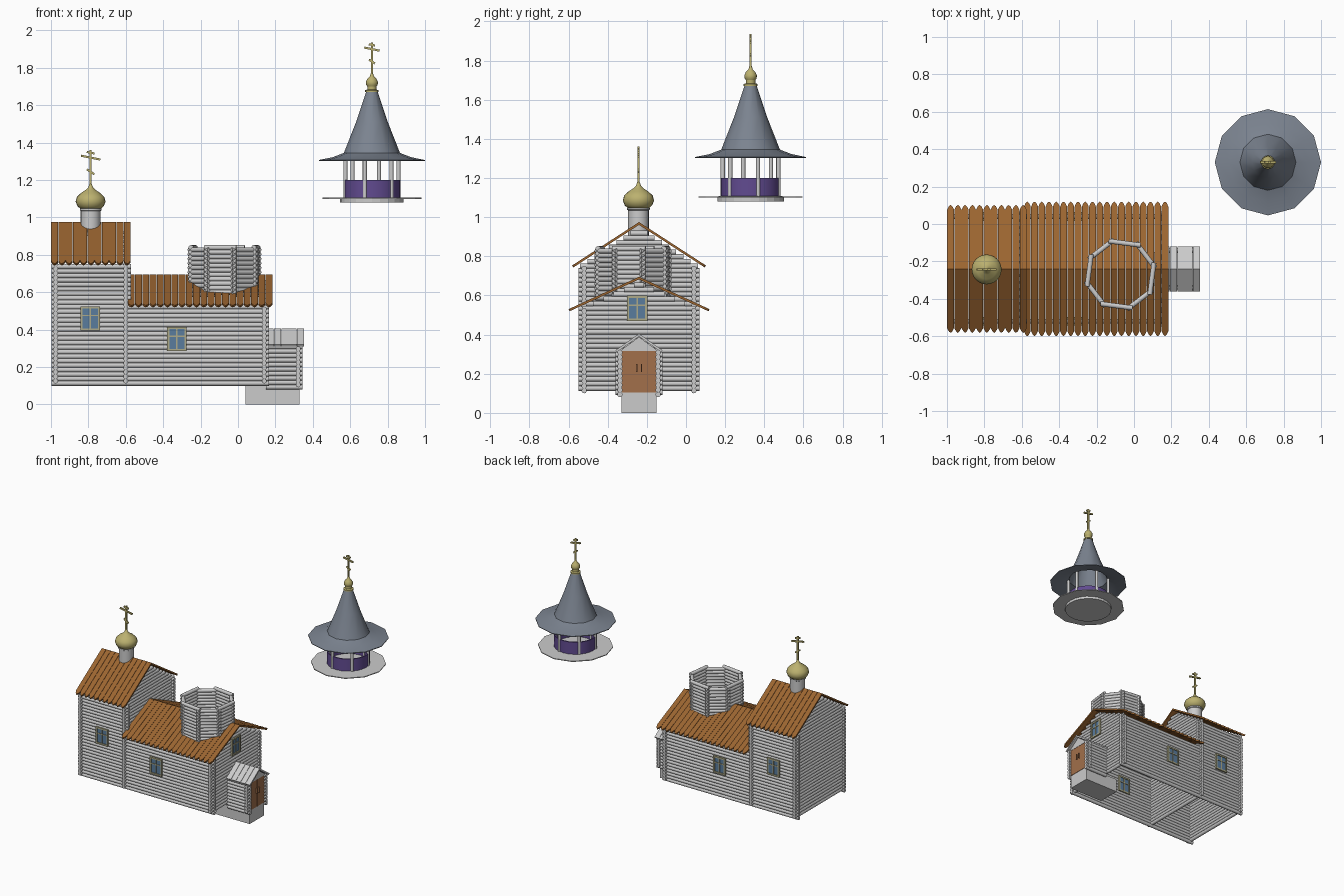
import bpy, bmesh, math
from mathutils import Matrix, Vector

if "Cube" in bpy.data.objects:
    bpy.data.objects.remove(bpy.data.objects["Cube"])

YC = -0.24            # centre line of the church
PITCH, LOG_R = 0.024, 0.0135


def material(name, rgb):
    m = bpy.data.materials.new(name)
    m.diffuse_color = (*rgb, 1)
    m.use_nodes = True
    m.node_tree.nodes["Principled BSDF"].inputs["Base Color"].default_value = m.diffuse_color
    return m


BROWN = material("roof_brown", (0.33, 0.13, 0.03))
DOOR = material("door_brown", (0.36, 0.16, 0.07))
SLATE = material("slate", (0.2, 0.23, 0.28))
PURPLE = material("purple", (0.12, 0.07, 0.28))
GOLD = material("gold", (0.5, 0.44, 0.16))
FRAME = material("window_frame", (0.42, 0.40, 0.25))
GLASS = material("glass", (0.1, 0.2, 0.34))


def finish(name, bm, mat=None, smooth=False):
    bmesh.ops.recalc_face_normals(bm, faces=bm.faces)
    me = bpy.data.meshes.new(name)
    bm.to_mesh(me)
    bm.free()
    ob = bpy.data.objects.new(name, me)
    bpy.context.collection.objects.link(ob)
    if mat:
        me.materials.append(mat)
    if smooth:
        bpy.ops.object.select_all(action='DESELECT')
        ob.select_set(True)
        bpy.context.view_layer.objects.active = ob
        bpy.ops.object.shade_smooth_by_angle(angle=math.radians(40))
    return ob


def add_box(bm, c, s, tilt=0):
    m = Matrix.Translation(c) @ Matrix.Rotation(tilt, 4, 'Y') @ Matrix.Diagonal((*s, 1))
    bmesh.ops.create_cube(bm, size=1, matrix=m)


def add_rod(bm, a, b, r, seg=10):
    a, b = Vector(a), Vector(b)
    d = b - a
    m = Matrix.Translation((a + b) / 2) @ d.to_track_quat('Z', 'Y').to_matrix().to_4x4()
    bmesh.ops.create_cone(bm, segments=seg, radius1=r, radius2=r, depth=d.length,
                          cap_ends=True, matrix=m)


def box(name, c, s, mat=None):
    bm = bmesh.new()
    add_box(bm, c, s)
    return finish(name, bm, mat)


def lathe(name, profile, cx, cy, n, mat=None, smooth=False):
    bm = bmesh.new()
    vs = [bm.verts.new((cx + r, cy, z)) for r, z in profile]
    es = [bm.edges.new(p) for p in zip(vs, vs[1:])]
    bmesh.ops.spin(bm, geom=vs + es, cent=(cx, cy, 0), axis=(0, 0, 1),
                   angle=2 * math.pi, steps=n, use_duplicate=False)
    bmesh.ops.remove_doubles(bm, verts=bm.verts, dist=1e-4)
    return finish(name, bm, mat, smooth)


def log_wall(name, a, b, z0, z1, roof=None):
    """Stacked logs from a to b; roof=(ridge z, slope) trims them to a gable."""
    bm = bmesh.new()
    z = z0 + LOG_R
    while z < z1:
        ya, yb = a[1], b[1]
        if roof:
            h = (roof[0] - 0.03 - z) / roof[1]
            ya, yb = max(ya, YC - h), min(yb, YC + h)
        if not roof or yb - ya > 0.02:
            add_rod(bm, (a[0], ya, z), (b[0], yb, z), LOG_R)
        z += PITCH
    return finish(name, bm, smooth=True)


def plank_roof(name, x0, x1, n, ridge, half, drop, tip, mat=None, t=0.012):
    """Two slopes of planks with pointed lower ends."""
    bm = bmesh.new()
    length = math.hypot(half, drop)
    cs, sn = half / length, drop / length
    w = (x1 - x0) / n
    for side in (-1, 1):
        for i in range(n):
            l, r = x0 + i * w + 0.001, x0 + (i + 1) * w - 0.001
            q = (r - l) / 4
            pts = [(l, 0), (r, 0), (r, length - tip)]
            if tip:
                pts += [(r - q, length - tip * .3), ((l + r) / 2, length), (l + q, length - tip * .3)]
            pts.append((l, length - tip))
            f = bm.faces.new([bm.verts.new((x, YC + side * s * cs, ridge - s * sn)) for x, s in pts])
            g = bmesh.ops.extrude_face_region(bm, geom=[f])['geom']
            bmesh.ops.translate(bm, vec=(0, -side * sn * t, -cs * t),
                                verts=[v for v in g if isinstance(v, bmesh.types.BMVert)])
    return finish(name, bm, mat)


def window(name, c, along_x, w=0.105, h=0.13):
    def size(u, d, v):
        return (u, d, v) if along_x else (d, u, v)

    def at(u, v):
        return (c[0] + u, c[1], c[2] + v) if along_x else (c[0], c[1] + u, c[2] + v)
    bm = bmesh.new()
    for s in (-1, 1):
        add_box(bm, at(s * (w / 2 - .006), 0), size(.012, .046, h))
        add_box(bm, at(0, s * (h / 2 - .006)), size(w, .046, .012))
    add_box(bm, at(0, 0), size(.007, .042, h))
    add_box(bm, at(0, h * .12), size(w, .042, .007))
    finish(name + "_frame", bm, FRAME)
    box(name + "_glass", c, size(w - .01, .034, h - .01), GLASS)


def cross(name, x, y, z0, z1, arm):
    bm = bmesh.new()
    h, t = z1 - z0, 0.011
    add_box(bm, (x, y, (z0 + z1) / 2), (t, t, h))
    add_box(bm, (x, y, z0 + h * .8), (arm * 2, t, t), 0.2)
    add_box(bm, (x, y, z0 + h * .93), (arm * .8, t, t), 0.2)
    add_box(bm, (x, y, z0 + h * .42), (arm * .9, t, t), 0.6)
    finish(name, bm, GOLD)


# Log walls of the tall sanctuary and the lower nave
Y0, Y1, half = YC - 0.28, YC + 0.28, 0.308
tall, low = (0.975, 0.65), (0.695, 0.457)
for side, y in (("front", Y0), ("back", Y1)):
    log_wall("sanctuary_wall_" + side, (-0.998, y), (-0.572, y), 0.1, 0.76)
    log_wall("nave_wall_" + side, (-0.6, y), (0.165, y), 0.1, 0.535)
for nm, x, rf in (("sanctuary_west_gable", -0.975, tall), ("sanctuary_east_gable", -0.6, tall),
                  ("nave_gable", 0.14, low)):
    log_wall(nm, (x, YC - half), (x, YC + half), 0.1 + PITCH / 2, 1, rf)

# Plank roofs
plank_roof("sanctuary_roof", -1.0, -0.573, 11, 0.975, 0.342, 0.222, 0.03, BROWN)
plank_roof("nave_roof", -0.59, 0.185, 20, 0.695, 0.36, 0.165, 0.03, BROWN)

# Windows
for side, y in (("front", Y0), ("back", Y1)):
    window("sanctuary_window_" + side, (-0.79, y, 0.46), True)
    window("nave_window_" + side, (-0.327, y, 0.35), True)
window("gable_window", (0.14, -0.25, 0.535), False)

# Octagonal log drum on the nave roof
bm = bmesh.new()
oc, R = Vector((-0.072, -0.27, 0)), 0.183
pts = [oc + R * Vector((math.cos(a), math.sin(a), 0))
       for a in (math.radians(15 + 45 * k) for k in range(8))]
for k in range(8):
    a, b = pts[k], pts[(k + 1) % 8]
    e = (b - a).normalized() * 0.016
    for i in range(11):
        up = Vector((0, 0, 0.595 + i * PITCH + (k % 2) * PITCH / 2 - 0.008))
        add_rod(bm, a - e + up, b + e + up, LOG_R)
finish("octagon_drum", bm, smooth=True)

# Porch with door and stone step
for s in (-1, 1):
    nm = "left" if s < 0 else "right"
    y = YC + s * 0.098
    log_wall("porch_wall_" + nm, (0.15, y), (0.345, y), 0.08, 0.315)
    a, b = sorted((YC + s * 0.086, YC + s * 0.12))
    log_wall("porch_post_" + nm, (0.322, a), (0.322, b), 0.08 + PITCH / 2, 0.31)
plank_roof("porch_roof", 0.15, 0.355, 5, 0.405, 0.12, 0.085, 0)
bm = bmesh.new()
f = bm.faces.new([bm.verts.new((0.315, YC + y, z)) for y, z in ((-.1, .315), (.1, .315), (0, .388))])
g = bmesh.ops.extrude_face_region(bm, geom=[f])['geom']
bmesh.ops.translate(bm, vec=(0.02, 0, 0), verts=[v for v in g if isinstance(v, bmesh.types.BMVert)])
finish("porch_gable", bm)
for s, nm in ((-1, "left"), (1, "right")):
    box("door_leaf_" + nm, (0.325, YC + s * 0.0435, 0.212), (0.016, 0.085, 0.216), DOOR)
    box("door_handle_" + nm, (0.339, YC + s * 0.012, 0.23), (0.012, 0.006, 0.04), DOOR)
box("porch_step", (0.185, YC, 0.052), (0.29, 0.178, 0.104))

# Onion dome and cross over the sanctuary
dx, dy = -0.788, -0.243
lathe("dome_drum", [(.053, .9), (.053, 1.035), (.058, 1.038), (.058, 1.048), (0, 1.048)], dx, dy, 24, None, True)
lathe("onion_dome", [(0, 1.04), (.05, 1.043), (.07, 1.06), (.08, 1.085), (.073, 1.11), (.052, 1.13),
                     (.028, 1.146), (.013, 1.16), (.006, 1.18), (0, 1.185)], dx, dy, 24, GOLD, True)
cross("sanctuary_cross", dx, dy, 1.16, 1.36, 0.053)

# Free-standing belfry top
bx, by = 0.716, 0.33
lathe("belfry_base", [(0, 1.08), (.17, 1.08), (.17, 1.1), (0, 1.1)], bx, by, 24)
lathe("belfry_floor", [(0, 1.098), (.265, 1.1), (.265, 1.106), (0, 1.108)], bx, by, 12)
lathe("belfry_parapet", [(.142, 1.105), (.152, 1.105), (.152, 1.2), (.142, 1.2), (.142, 1.105)],
      bx, by, 24, PURPLE, True)
bm = bmesh.new()
for k in range(6):
    a = math.radians(15 + 60 * k)
    x, y = bx + .147 * math.cos(a), by + .147 * math.sin(a)
    add_rod(bm, (x, y, 1.1), (x, y, 1.335), 0.011, 12)
finish("belfry_posts", bm, smooth=True)
lathe("belfry_roof", [(.284, 1.302), (.284, 1.307), (.21, 1.322), (.15, 1.345), (.085, 1.51), (.03, 1.675),
                      (.022, 1.675), (.078, 1.505), (.143, 1.338), (.205, 1.316), (.284, 1.302)], bx, by, 12, SLATE, True)
lathe("belfry_collar", [(0, 1.67), (.036, 1.67), (.036, 1.68), (.024, 1.684), (.024, 1.7), (0, 1.7)],
      bx, by, 16, GOLD, True)
lathe("belfry_onion", [(0, 1.69), (.02, 1.694), (.031, 1.71), (.032, 1.725), (.024, 1.742), (.011, 1.755),
                       (.005, 1.775), (0, 1.78)], bx, by, 16, GOLD, True)
cross("belfry_cross", bx, by, 1.76, 1.935, 0.042)
